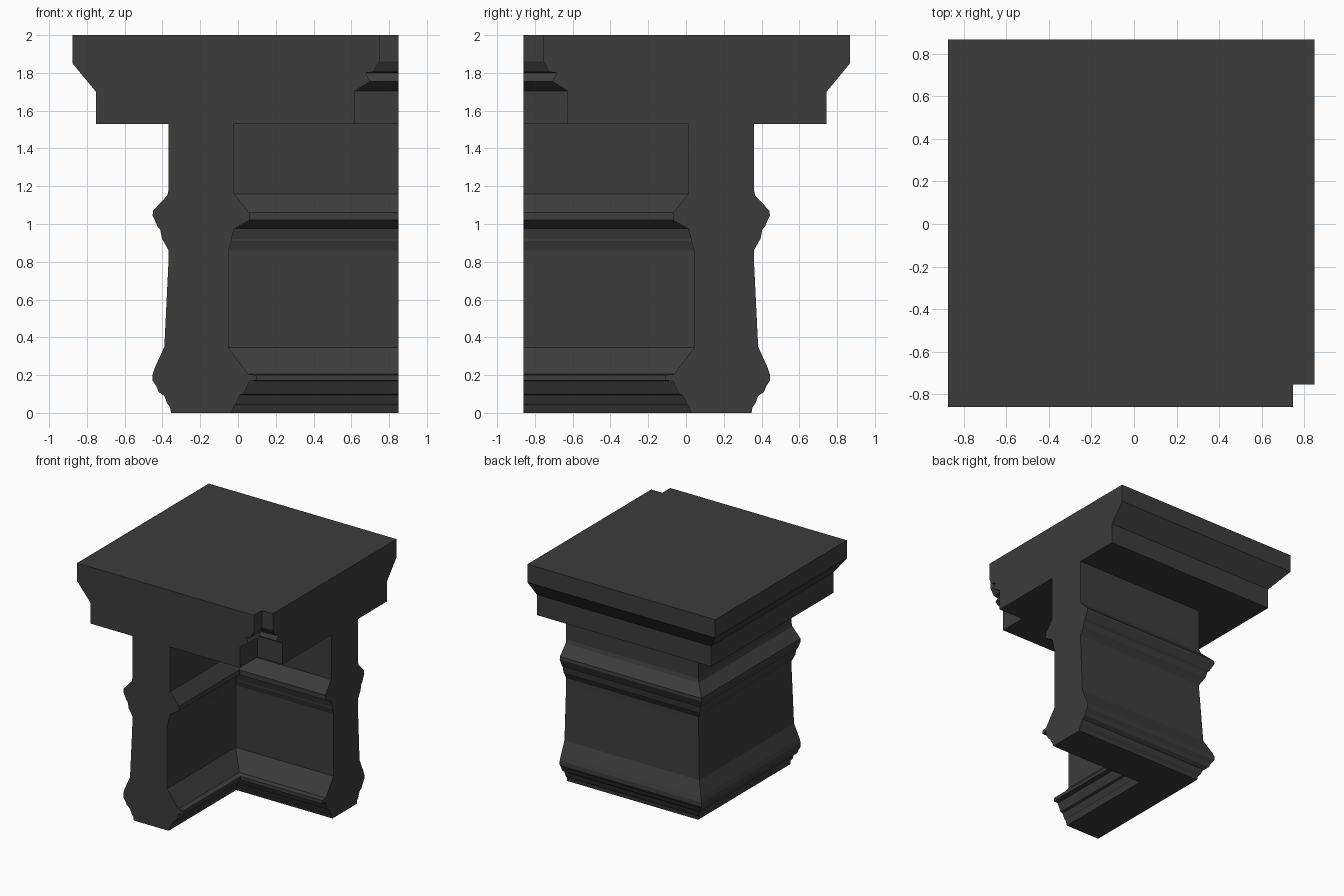
import bpy, bmesh

if "Cube" in bpy.data.objects:
    bpy.data.objects.remove(bpy.data.objects["Cube"])

# Cross-section of the corner wall as (offset, height): outer side is negative
outer_base = [(-.355, 0), (-.36, .03), (-.375, .05), (-.39, .09), (-.42, .11),
              (-.432, .14), (-.452, .17), (-.452, .205), (-.44, .24), (-.39, .35)]
outer_band = [(-.367, .82), (-.367, .86), (-.392, .905), (-.402, .92), (-.412, .97),
              (-.425, .985), (-.452, 1.045), (-.45, 1.07), (-.375, 1.15), (-.367, 1.18)]
outer_cornice = [(-.367, 1.53), (-.752, 1.53), (-.752, 1.70), (-.876, 1.85), (-.876, 2.0)]
inner_cornice = [(.748, 2.0), (.748, 1.86), (.715, 1.805), (.675, 1.80), (.70, 1.755),
                 (.62, 1.705), (.62, 1.53), (-.02, 1.53)]
inner_band = [(-.02, 1.16), (.06, 1.06), (.06, 1.02), (-.02, .975), (-.035, .92),
              (-.035, .91), (-.05, .86)]
inner_base = [(-.05, .345), (.055, .205), (.10, .20), (.10, .172), (.06, .168), (.03, .10),
              (.01, .095), (-.01, .05), (-.02, .04), (-.035, 0)]
profile = (outer_base + outer_band + outer_cornice
           + inner_cornice + inner_band + inner_base)

END_X, END_Y, SHIFT = .85, -.861, -.008


def sweep_corner(name, pts):
    """Sweep a closed profile along a mitred right-angle path."""
    bm = bmesh.new()
    rings = []
    for place in (lambda u: (u, END_Y), lambda u: (u, SHIFT - u), lambda u: (END_X, SHIFT - u)):
        rings.append([bm.verts.new((*place(u), z)) for u, z in pts])
    n = len(pts)
    for a, b in zip(rings, rings[1:]):
        for i in range(n):
            j = (i + 1) % n
            bm.faces.new((a[i], a[j], b[j], b[i]))
    # Flat cut ends
    caps = [bm.faces.new(rings[0]), bm.faces.new(rings[-1])]
    bmesh.ops.recalc_face_normals(bm, faces=bm.faces)
    bmesh.ops.triangulate(bm, faces=caps)
    mesh = bpy.data.meshes.new(name)
    bm.to_mesh(mesh)
    bm.free()
    obj = bpy.data.objects.new(name, mesh)
    bpy.context.collection.objects.link(obj)
    return obj


# Moulded wall corner with overhanging cornice
wall = sweep_corner("corner_wall_with_cornice", profile)
stone = bpy.data.materials.new("dark_stone")
stone.diffuse_color = (.045, .045, .045, 1)
stone.use_nodes = True
stone.node_tree.nodes["Principled BSDF"].inputs["Base Color"].default_value = stone.diffuse_color
wall.data.materials.append(stone)
